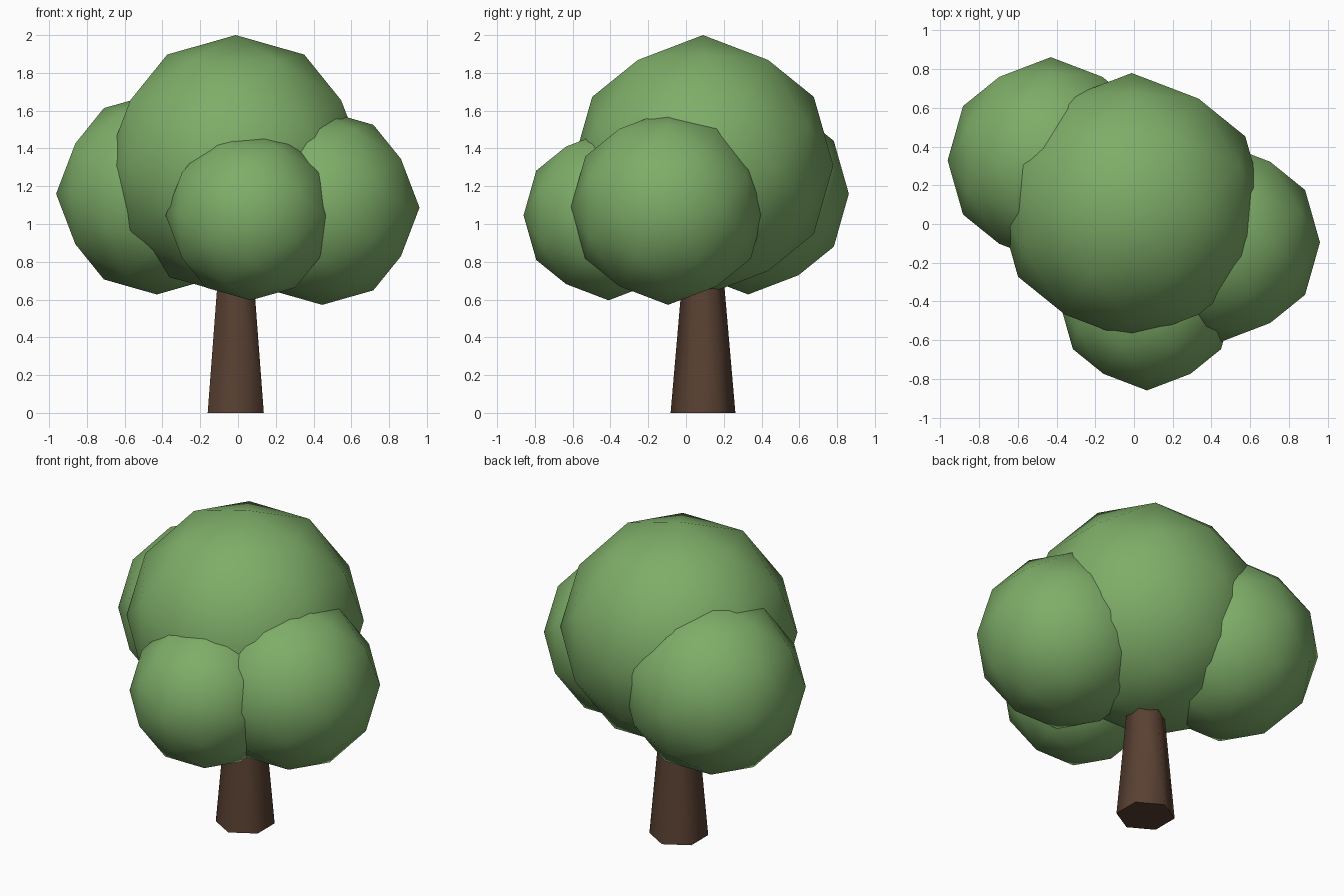
import bpy, bmesh, math
from mathutils import Matrix

if "Cube" in bpy.data.objects:
    bpy.data.objects.remove(bpy.data.objects["Cube"])


def material(name, rgb):
    m = bpy.data.materials.new(name)
    m.diffuse_color = (*rgb, 1)
    m.use_nodes = True
    m.node_tree.nodes["Principled BSDF"].inputs["Base Color"].default_value = m.diffuse_color
    return m


leaf = material("leaf_green", (0.21, 0.42, 0.14))
bark = material("bark_brown", (0.10, 0.052, 0.032))


def make_object(name, bm, mat):
    mesh = bpy.data.meshes.new(name)
    bm.to_mesh(mesh)
    bm.free()
    mesh.materials.append(mat)
    ob = bpy.data.objects.new(name, mesh)
    bpy.context.collection.objects.link(ob)
    return ob


# Leaf clump: 80-face ball, turned so that a vertex lies on every axis
def leaf_clump(name, centre, radius):
    bm = bmesh.new()
    turn = Matrix.Rotation(-math.atan(2) / 2, 4, 'Y')
    bmesh.ops.create_icosphere(bm, subdivisions=2, radius=radius,
                               matrix=Matrix.Translation(centre) @ turn)
    for f in bm.faces:
        f.smooth = True
    return make_object(name, bm, leaf)


leaf_clump("crown_main", (-0.012, 0.09, 1.31), 0.69)
leaf_clump("crown_left", (-0.43, 0.329, 1.16), 0.533)
leaf_clump("crown_right", (0.446, -0.095, 1.087), 0.515)
leaf_clump("crown_front", (0.067, -0.41, 1.046), 0.45)

# Trunk: tapered six-sided column with corners on +y and -y
HEIGHT = 0.8
bm = bmesh.new()
bmesh.ops.create_cone(bm, cap_ends=True, segments=6, radius1=0.1715,
                      radius2=0.102, depth=HEIGHT,
                      matrix=Matrix.Translation((-0.012, 0.09, HEIGHT / 2)))
for f in bm.faces:
    f.smooth = len(f.verts) == 4
for e in bm.edges:
    e.smooth = all(f.smooth for f in e.link_faces)
make_object("trunk", bm, bark)
